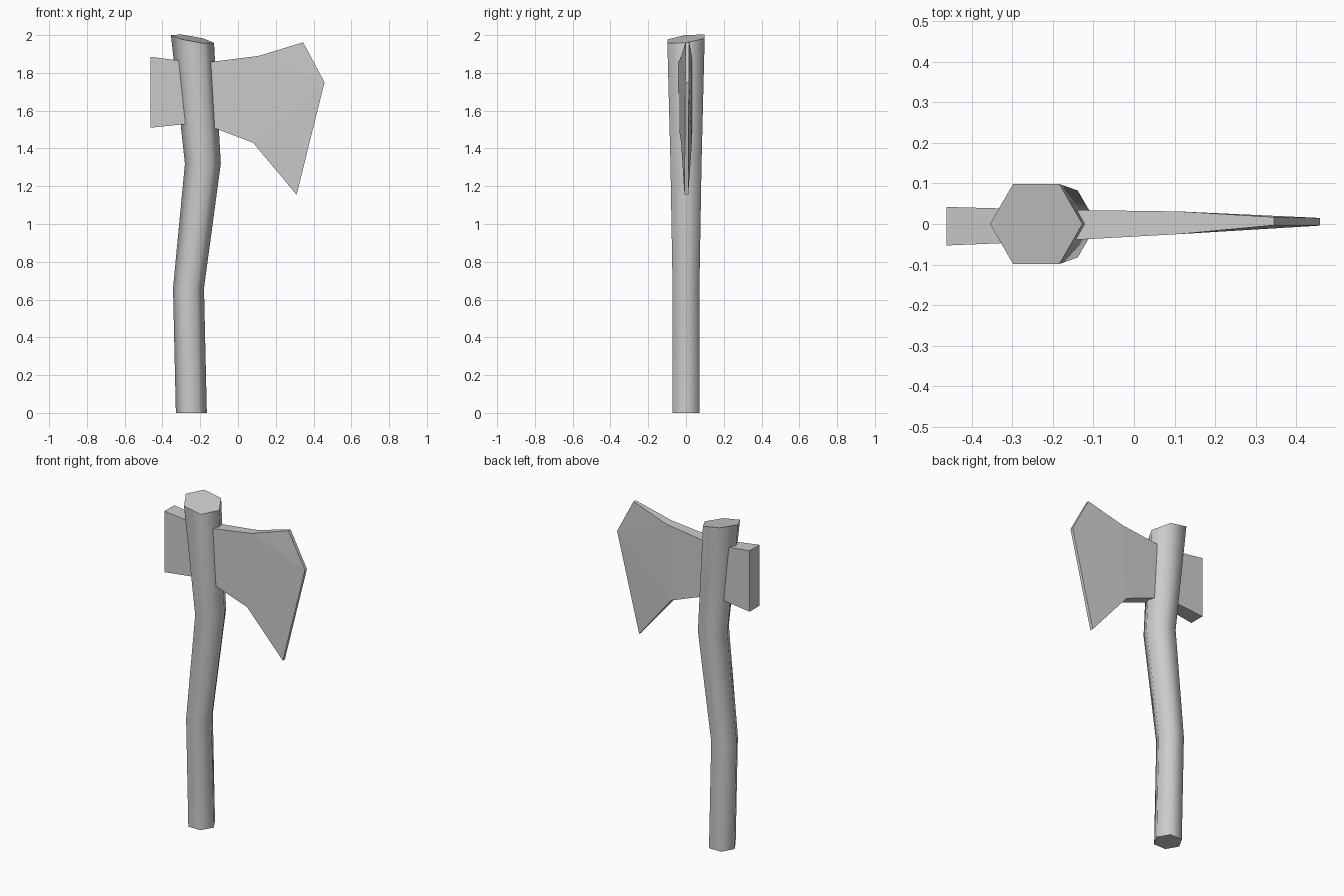
import bpy, bmesh
from math import cos, sin, pi, radians

if "Cube" in bpy.data.objects:
    bpy.data.objects.remove(bpy.data.objects["Cube"])


def finish(name, bm):
    bmesh.ops.recalc_face_normals(bm, faces=bm.faces[:])
    mesh = bpy.data.meshes.new(name)
    bm.to_mesh(mesh)
    bm.free()
    obj = bpy.data.objects.new(name, mesh)
    bpy.context.collection.objects.link(obj)
    return obj


# Handle: bent six-sided shaft, rings given as (centre x, z, radius)
bm = bmesh.new()
rings = []
path = [(-0.247, 0, 0.082), (-0.262, 0.66, 0.082), (-0.186, 1.32, 0.095), (-0.241, 1.98, 0.114)]
for i, (cx, z, r) in enumerate(path):
    ring = []
    for k in range(6):
        dx, y = r * cos(k * pi / 3), r * sin(k * pi / 3)
        # the top is cut at a slant
        dz = -0.18 * dx + 0.13 * y if i == 3 else 0
        ring.append(bm.verts.new((cx + dx, y, z + dz)))
    rings.append(ring)
for a, b in zip(rings, rings[1:]):
    for k in range(6):
        n = (k + 1) % 6
        bm.faces.new((a[k], a[n], b[n], b[k]))
bm.faces.new(rings[0])
bm.faces.new(rings[-1])
handle = finish("handle", bm)
bpy.context.view_layer.objects.active = handle
handle.select_set(True)
bpy.ops.object.shade_smooth_by_angle(angle=radians(65))

# Axe head: outline points as (x, z, front y, back y), tapering to the cutting edge
outline = [
    (-0.462, 1.51, -0.053, 0.042), (-0.20, 1.537, -0.042, 0.035),
    (0.08, 1.43, -0.026, 0.031), (0.31, 1.155, -0.008, 0.012),
    (0.458, 1.75, -0.004, 0.015), (0.345, 1.962, -0.003, 0.017),
    (0.11, 1.89, -0.025, 0.031), (-0.20, 1.851, -0.042, 0.035),
    (-0.462, 1.885, -0.053, 0.042),
]
bm = bmesh.new()
front = [bm.verts.new((x, f, z)) for x, z, f, b in outline]
back = [bm.verts.new((x, b, z)) for x, z, f, b in outline]
for side in (front, back):
    for ids in ((0, 1, 7, 8), (1, 2, 6, 7), (2, 3, 4), (2, 4, 6), (4, 5, 6)):
        bm.faces.new([side[i] for i in ids])
for i in range(len(outline)):
    j = (i + 1) % len(outline)
    bm.faces.new((front[i], front[j], back[j], back[i]))
finish("axe_head", bm)
